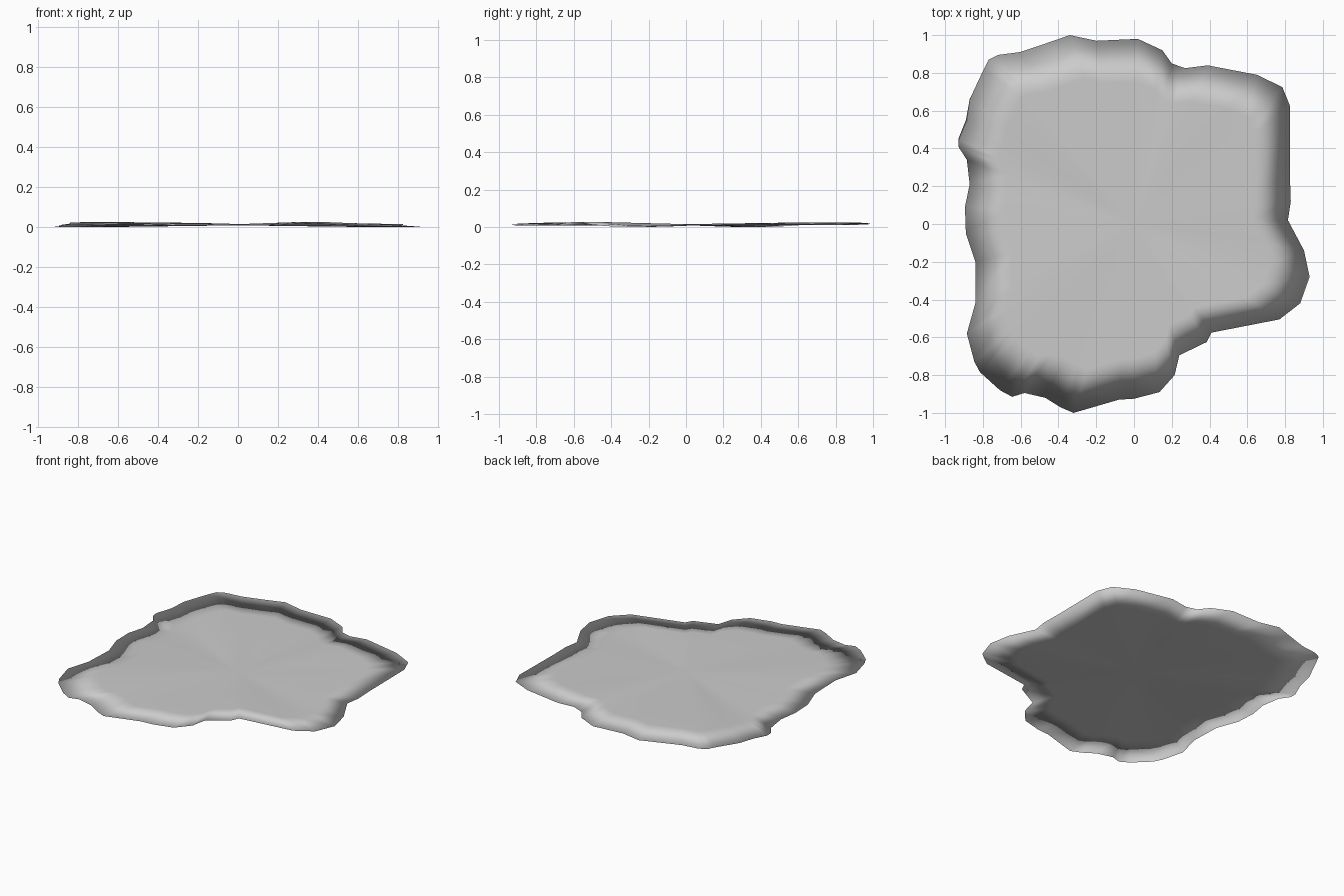
import bpy, bmesh, math

if "Cube" in bpy.data.objects:
    bpy.data.objects.remove(bpy.data.objects["Cube"])

# Ragged outline seen from above, clockwise from the back
OUTLINE = [
    (-.34, 1), (-.20, .97), (.02, .98), (.15, .92), (.20, .85), (.27, .825),
    (.39, .84), (.65, .79), (.785, .725), (.826, .625), (.826, .24), (.83, .12),
    (.815, .02), (.90, -.14), (.93, -.28), (.88, -.42), (.77, -.505), (.41, -.575),
    (.385, -.625), (.24, -.695), (.215, -.80), (.135, -.89), (0, -.925), (-.08, -.93),
    (-.32, -1), (-.39, -.97), (-.47, -.92), (-.58, -.895), (-.645, -.915), (-.71, -.88),
    (-.815, -.785), (-.845, -.73), (-.885, -.58), (-.84, -.42), (-.84, -.20), (-.89, -.05),
    (-.895, .09), (-.87, .21), (-.885, .34), (-.93, .41), (-.93, .45), (-.89, .55),
    (-.87, .66), (-.795, .82), (-.77, .87), (-.72, .895), (-.605, .91), (-.47, .955)]
# Gentle waviness of the rim: (angle in degrees, height)
WAVES = [(-180, .015), (-145, .028), (-108, .014), (-80, .014), (-52, .031), (-17, .004),
         (5, .014), (40, .019), (62, .027), (85, .016), (110, .025), (132, .029),
         (155, .004), (180, .015)]
RINGS = [.77, .5, .25]
MID, HALF = .016, .003


def rim_height(x, y):
    a = math.degrees(math.atan2(y, x))
    for (a0, z0), (a1, z1) in zip(WAVES, WAVES[1:]):
        if a0 <= a <= a1:
            t = (a - a0) / (a1 - a0)
            return z0 + (z1 - z0) * t * t * (3 - 2 * t)
    return MID


bm = bmesh.new()
n = len(OUTLINE)


def ring(scale, offset):
    return [bm.verts.new((x * scale, y * scale,
                          MID + (rim_height(x, y) - MID) * scale + offset))
            for x, y in OUTLINE]


# Upper and lower skins share a knife-thin rim
rim = ring(1, 0)
for side in (1, -1):
    loops = [rim] + [ring(s, side * HALF) for s in RINGS]
    for a, b in zip(loops, loops[1:]):
        for i in range(n):
            j = (i + 1) % n
            bm.faces.new((a[i], a[j], b[j], b[i]))
    centre = bm.verts.new((0, 0, MID + side * HALF))
    for i in range(n):
        bm.faces.new((loops[-1][i], loops[-1][(i + 1) % n], centre))

bmesh.ops.recalc_face_normals(bm, faces=bm.faces[:])
low = min(v.co.z for v in bm.verts)
for v in bm.verts:
    v.co.z -= low
for f in bm.faces:
    f.smooth = True

mesh = bpy.data.meshes.new("ragged_sheet")
bm.to_mesh(mesh)
bm.free()
sheet = bpy.data.objects.new("ragged_sheet", mesh)
bpy.context.collection.objects.link(sheet)
